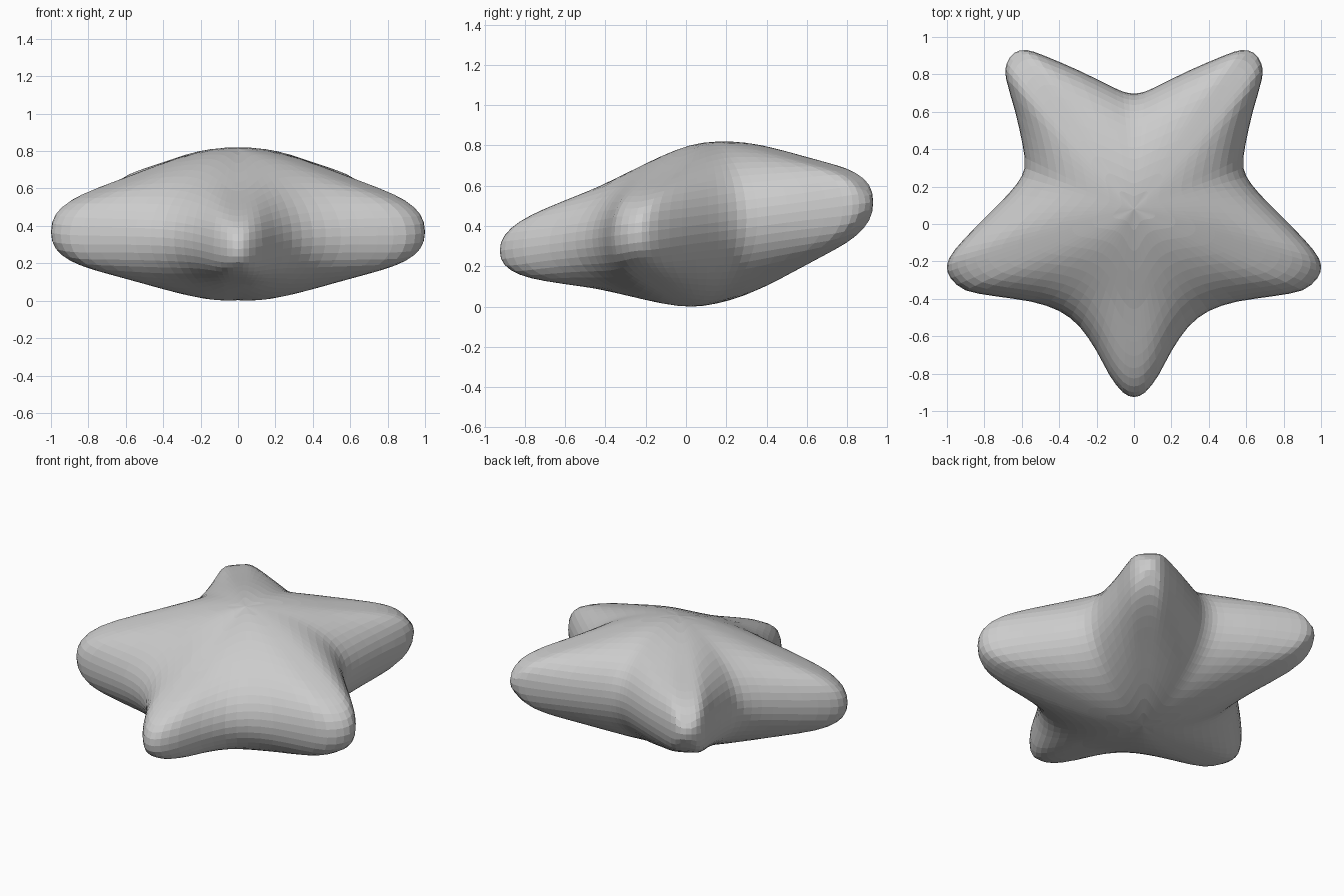
import bpy, bmesh, math
from mathutils import Vector

cube = bpy.data.objects.get("Cube")
if cube:
    bpy.data.objects.remove(cube, do_unlink=True)

CENTRE = Vector((0, 0.08))
RINGS = 14
STEPS = 2

# Half outline of the star, from the front tip round to the back notch
HALF = [(0, -.925), (.06, -.9), (.13, -.81), (.2, -.68), (.29, -.55), (.4, -.465),
        (.55, -.415), (.75, -.385), (.9, -.355), (.98, -.29), (1, -.22), (.96, -.14),
        (.85, -.02), (.72, .11), (.63, .21), (.585, .3), (.595, .42), (.635, .6),
        (.685, .78), (.68, .86), (.64, .915), (.575, .93), (.48, .9), (.3, .823),
        (.15, .75), (.06, .708), (0, .698)]


def smooth_loop(points, steps):
    """Closed spline through the points."""
    out, n = [], len(points)
    for i in range(n):
        a, b, c, d = (points[(i + k) % n] for k in (-1, 0, 1, 2))
        for j in range(steps):
            t = j / steps
            out.append(b + (c - a) * (t / 2) + (a * 2 - b * 5 + c * 4 - d) * (t * t / 2)
                       + (b * 3 - a - c * 3 + d) * (t ** 3 / 2))
    return out


def half_thickness(offset, s):
    """Puffed height: a broad dome in the middle, round across and at the end of each arm."""
    r = offset.length
    if r < 1e-6:
        return 0.405
    v = offset.y / r
    reach = 1.01 + 0.08 * (v + 1) - 0.057 * (v + 1) * (v + 0.31)
    t = min(r / reach, 0.995)
    ridge = (0.165 + 0.24 * math.exp(-(t / 0.64) ** 2)) * math.sqrt(1 - t ** 8)
    # The front arm is slimmer than the others
    ridge *= 1 - 0.13 * min(1, t / 0.5) * max(0, -v) ** 6
    u = min(max((s - t) / (1 - t), 0), 1)
    return ridge * math.sqrt(1 - u ** (2.6 - t))


def middle(y):
    """Tilted middle plane, higher at the back."""
    return 0.405 + 0.13 * (y - CENTRE.y)


right = [Vector(p) for p in HALF]
left = [Vector((-p.x, p.y)) for p in right[-2:0:-1]]
outline = smooth_loop(right + left, STEPS)
count = len(outline)

# Puffy body: rings from the rim to the pole, above and below
bm = bmesh.new()
rim = [bm.verts.new((p.x, p.y, middle(p.y))) for p in outline]
for side in (1, -1):
    last = rim
    for k in range(RINGS - 1, 0, -1):
        s = math.sin(k / RINGS * math.pi / 2)
        ring = []
        for p in outline:
            off = (p - CENTRE) * s
            q = CENTRE + off
            ring.append(bm.verts.new((q.x, q.y, middle(q.y) + side * half_thickness(off, s))))
        for i in range(count):
            j = (i + 1) % count
            bm.faces.new((last[i], last[j], ring[j], ring[i]))
        last = ring
    pole = bm.verts.new((0, CENTRE.y, middle(CENTRE.y) + side * half_thickness(Vector((0, 0)), 0)))
    for i in range(count):
        bm.faces.new((last[i], last[(i + 1) % count], pole))

# Rest the lowest point on the ground
low = min(v.co.z for v in bm.verts)
bmesh.ops.translate(bm, verts=bm.verts, vec=(0, 0, -low))
bmesh.ops.recalc_face_normals(bm, faces=bm.faces)

mesh = bpy.data.meshes.new("star_body")
bm.to_mesh(mesh)
bm.free()
star = bpy.data.objects.new("star_body", mesh)
bpy.context.collection.objects.link(star)

# Plain grey
grey = bpy.data.materials.new("light_grey")
grey.use_nodes = True
colour = (0.6, 0.6, 0.6, 1)
grey.diffuse_color = colour
grey.node_tree.nodes["Principled BSDF"].inputs["Base Color"].default_value = colour
mesh.materials.append(grey)
